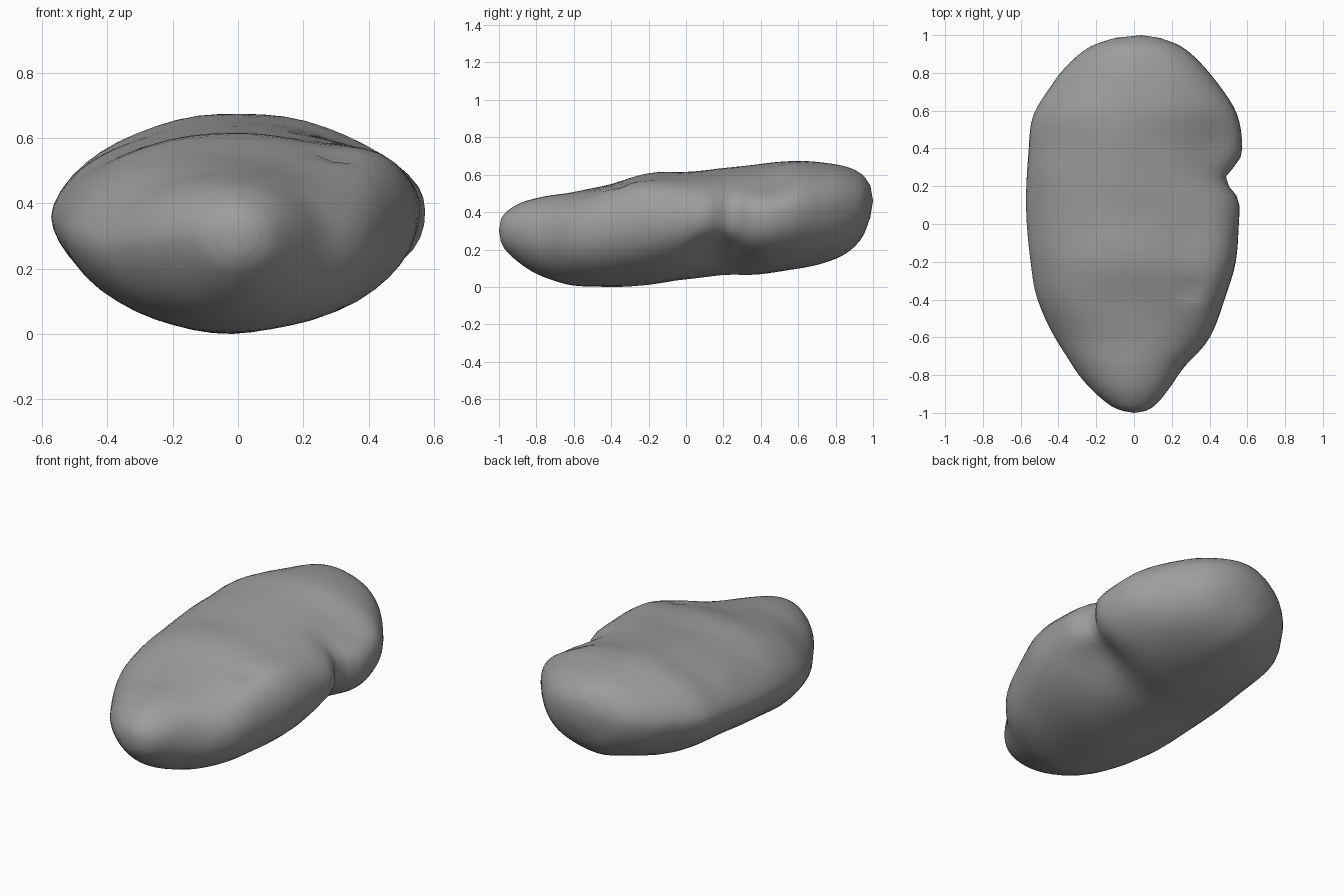
import bpy, bmesh, math
from mathutils import Vector, noise

if "Cube" in bpy.data.objects:
    bpy.data.objects.remove(bpy.data.objects["Cube"])

# Rock sections along the length: y, left x, right x, bottom z, top z
SECTIONS = [
    (-0.99, -0.06, 0.06, 0.24, 0.36),
    (-0.96, -0.13, 0.11, 0.19, 0.40),
    (-0.88, -0.22, 0.18, 0.12, 0.45),
    (-0.76, -0.32, 0.275, 0.05, 0.485),
    (-0.60, -0.42, 0.40, 0.005, 0.51),
    (-0.40, -0.51, 0.475, 0.00, 0.57),
    (-0.20, -0.55, 0.53, 0.01, 0.61),
    (0.00, -0.57, 0.555, 0.04, 0.615),
    (0.20, -0.57, 0.56, 0.06, 0.635),
    (0.40, -0.555, 0.575, 0.065, 0.655),
    (0.58, -0.53, 0.545, 0.09, 0.675),
    (0.74, -0.43, 0.45, 0.13, 0.66),
    (0.86, -0.33, 0.345, 0.18, 0.64),
    (0.94, -0.23, 0.25, 0.26, 0.60),
    (0.985, -0.10, 0.14, 0.37, 0.54),
]

# Dents and bulges: centre, reach, push
DENTS = [
    ((0.57, 0.24, 0.36), (0.22, 0.075, 0.25), (-0.08, 0, 0)),      # side notch
    ((0.42, 0.17, 0.12), (0.22, 0.16, 0.18), (-0.02, 0, 0.08)),    # valley below notch
    ((0.42, 0.42, 0.58), (0.22, 0.20, 0.15), (0, 0, -0.045)),      # sloping shoulder
    ((0.44, -0.26, 0.46), (0.16, 0.34, 0.16), (0.01, 0, 0.055)),   # fuller side lobe
    ((-0.02, -0.42, 0.58), (0.18, 0.13, 0.20), (0, 0, -0.025)),    # top basin
    ((0.30, -0.35, 0.54), (0.04, 0.04, 0.15), (0, 0, -0.03)),      # small pit
    ((0.28, -0.76, 0.36), (0.09, 0.09, 0.12), (-0.005, 0.012, 0)),  # front dent
]
STEPS, SIDES = 4, 48


def spline(a, b, c, d, t):
    return 0.5 * (2 * b + (c - a) * t + (2 * a - 5 * b + 4 * c - d) * t * t
                  + (3 * b - a - 3 * c + d) * t ** 3)


def section_at(i, t):
    rows = [SECTIONS[min(max(i + k, 0), len(SECTIONS) - 1)] for k in (-1, 0, 1, 2)]
    return [spline(*vals, t) for vals in zip(*rows)]


def sculpt(p):
    out = p.copy()
    for c, r, push in DENTS:
        d = sum(((p[k] - c[k]) / r[k]) ** 2 for k in range(3))
        out += Vector(push) * math.exp(-d)
    lump = noise.noise(p * 4.5 + Vector((3, 1, 7))) * 0.008
    n = Vector((p.x, 0, p.z - 0.35 - 0.08 * p.y))
    if n.length > 0.01:
        out += n.normalized() * lump
    return out


bm = bmesh.new()
rings = []
samples = [(i, s / STEPS) for i in range(len(SECTIONS) - 1) for s in range(STEPS)]
samples.append((len(SECTIONS) - 2, 1.0))
for i, t in samples:
    y, xl, xr, zb, zt = section_at(i, t)
    cz = zb + (zt - zb) * 0.53
    ring = []
    for k in range(SIDES):
        a = math.tau * k / SIDES
        c, s = math.cos(a), math.sin(a)
        # Sharper left flank, fuller right flank
        e = 1.03 - 0.08 * c
        px = math.copysign(abs(c) ** e, c)
        pz = math.copysign(abs(s) ** e, s)
        mx = (xl + xr) / 2
        p = Vector((mx + px * (xr - xl) / 2, y, cz + pz * ((zt - cz) if s > 0 else (cz - zb))))
        ring.append(bm.verts.new(sculpt(p)))
    rings.append(ring)
for r0, r1 in zip(rings, rings[1:]):
    for k in range(SIDES):
        j = (k + 1) % SIDES
        bm.faces.new((r0[k], r0[j], r1[j], r1[k]))

# Rounded end tips
for ring, tip in ((rings[0], (0, -1, 0.30)), (rings[-1], (0.04, 1, 0.46))):
    v = bm.verts.new(tip)
    for k in range(SIDES):
        bm.faces.new((ring[k], ring[(k + 1) % SIDES], v))
bmesh.ops.recalc_face_normals(bm, faces=bm.faces)

# Rest on the ground plane
low = min(v.co.z for v in bm.verts)
for v in bm.verts:
    v.co.z -= low
for f in bm.faces:
    f.smooth = True
mesh = bpy.data.meshes.new("rock")
bm.to_mesh(mesh)
bm.free()

# Dark grey stone
stone = bpy.data.materials.new("stone")
stone.diffuse_color = (0.34, 0.34, 0.34, 1)
stone.use_nodes = True
stone.node_tree.nodes["Principled BSDF"].inputs["Base Color"].default_value = stone.diffuse_color
mesh.materials.append(stone)
bpy.context.collection.objects.link(bpy.data.objects.new("rock", mesh))
